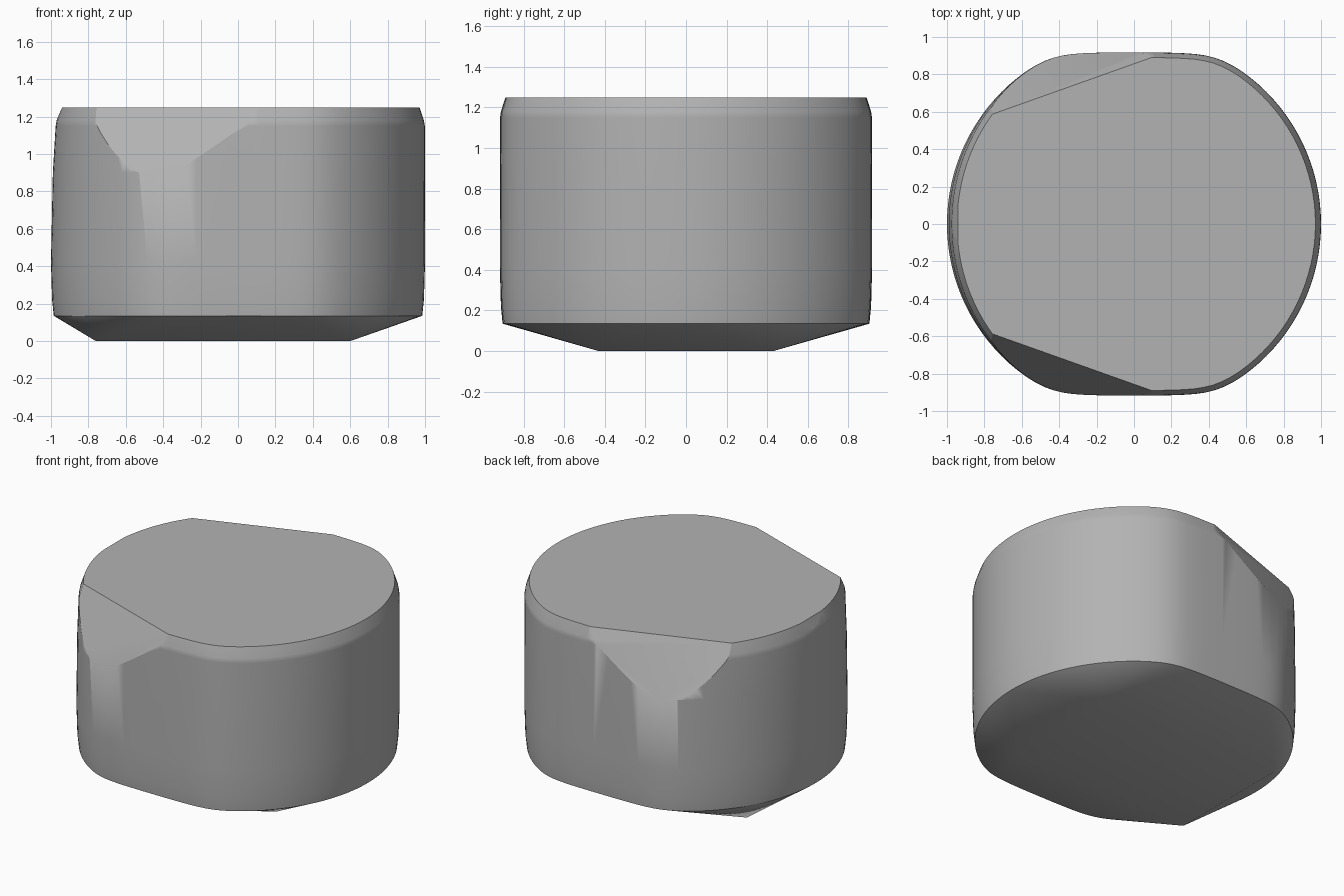
import bpy, bmesh, math
from mathutils import Vector

cube = bpy.data.objects.get("Cube")
if cube:
    bpy.data.objects.remove(cube)

HEIGHT, SEGMENTS = 1.25, 112

grey = bpy.data.materials.new("plain_grey")
grey.use_nodes = True
colour = (0.45, 0.45, 0.45, 1)
grey.diffuse_color = colour
grey.node_tree.nodes["Principled BSDF"].inputs["Base Color"].default_value = colour


def outline(angle):
    """Unit circle with softly flattened front and back."""
    x, y = math.cos(angle), math.sin(angle)
    return x, y / (1 + abs(y / 0.92) ** 30) ** (1 / 30)


def cut(bm, point, normal):
    """Slice off everything beyond a plane and close the opening."""
    geom = bm.verts[:] + bm.edges[:] + bm.faces[:]
    bmesh.ops.bisect_plane(bm, geom=geom, dist=1e-5, plane_co=point,
                           plane_no=normal, clear_outer=True)
    open_edges = [e for e in bm.edges if e.is_boundary]
    bmesh.ops.holes_fill(bm, edges=open_edges, sides=0)


bm = bmesh.new()

# Barrel wall: height, inset from the outline, extra inset at the right end
levels = [(0.135, 0.015, 0), (0.22, 0.006, 0), (0.42, 0, 0),
          (0.9, 0, 0.01), (1.15, 0.001, 0.024), (1.18, 0.006, 0.024),
          (HEIGHT, 0.03, 0.024)]
for z, inset, taper in levels:
    for i in range(SEGMENTS):
        x, y = outline(math.tau * i / SEGMENTS)
        bm.verts.new((x * (1 - inset) + taper * max(-x, 0) ** 2, y * (1 - inset), z))

# Rectangular foot, joined to the rim by sloping faces
for x in (-0.76, 0.6):
    for y in (-0.43, 0.43):
        bm.verts.new((x, y, 0))
bmesh.ops.convex_hull(bm, input=bm.verts[:])
bmesh.ops.delete(bm, geom=[v for v in bm.verts if not v.link_faces], context='VERTS')

# Two mirrored corner facets and a narrow end facet
for side in (-1, 1):
    cut(bm, Vector((-0.8, side * 0.572, HEIGHT)),
        Vector((-0.335 * 0.4, side * 0.942 * 0.4, 0.19)))
cut(bm, Vector((-0.94, 0, HEIGHT)), Vector((-0.08, 0, 0.035)))

bmesh.ops.dissolve_limit(bm, angle_limit=math.radians(0.3),
                         verts=bm.verts[:], edges=bm.edges[:])
bmesh.ops.recalc_face_normals(bm, faces=bm.faces[:])

mesh = bpy.data.meshes.new("faceted_barrel_block")
bm.to_mesh(mesh)
bm.free()
mesh.materials.append(grey)
block = bpy.data.objects.new("faceted_barrel_block", mesh)
bpy.context.collection.objects.link(block)

# Smooth wall with crisp rims and flat facets
bpy.context.view_layer.objects.active = block
block.select_set(True)
bpy.ops.object.shade_smooth_by_angle(angle=math.radians(30))
weighted = block.modifiers.new("flat_facets", 'WEIGHTED_NORMAL')
weighted.keep_sharp = True
